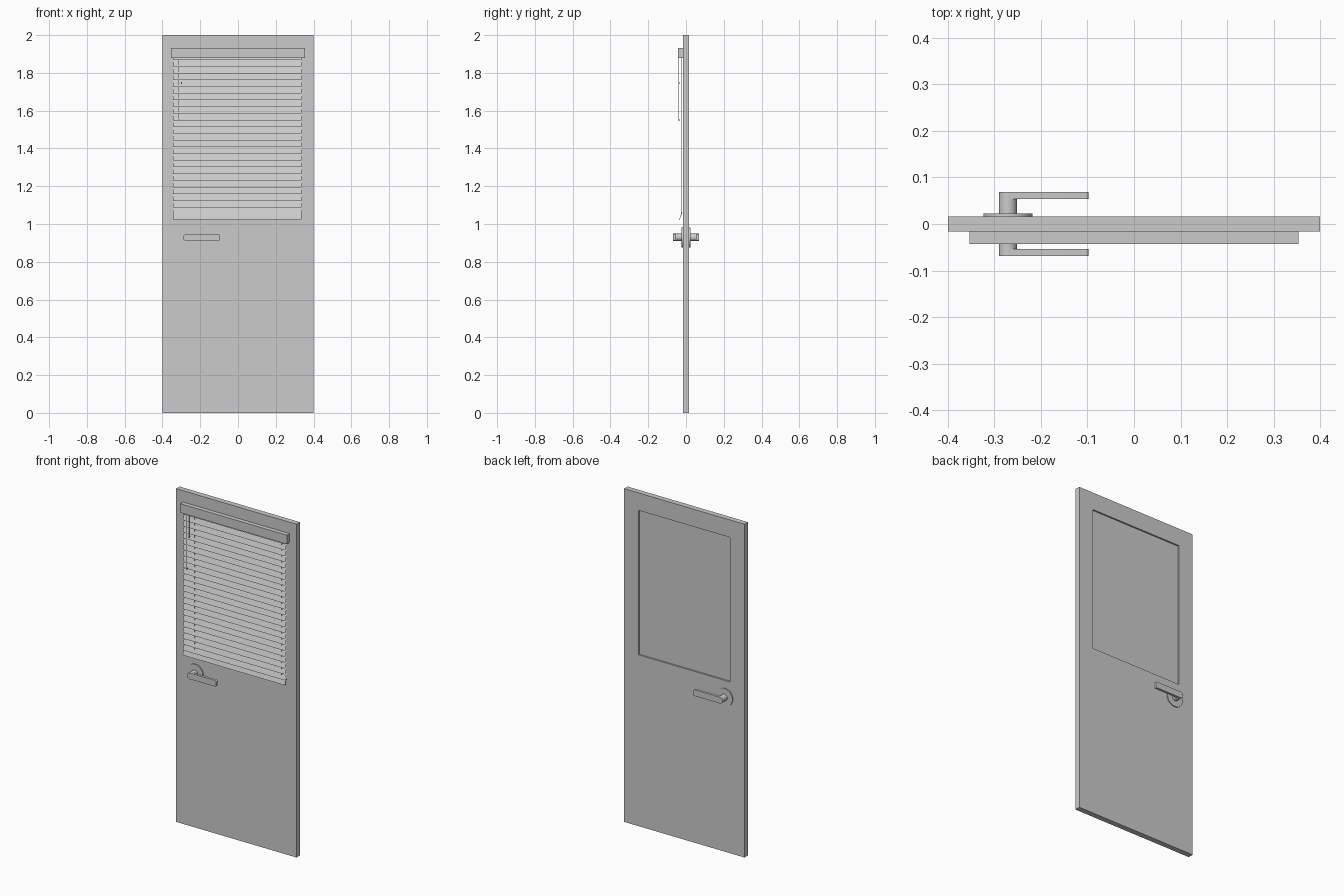
import bpy, bmesh, math
from mathutils import Matrix

if "Cube" in bpy.data.objects:
    bpy.data.objects.remove(bpy.data.objects["Cube"])

D = 0.0165                      # half thickness of the door
HX, HZ = -0.271, 0.929          # handle axis


def make(name, bm, smooth=False):
    bmesh.ops.recalc_face_normals(bm, faces=bm.faces)
    me = bpy.data.meshes.new(name)
    bm.to_mesh(me)
    bm.free()
    ob = bpy.data.objects.new(name, me)
    bpy.context.collection.objects.link(ob)
    if smooth:
        bpy.ops.object.select_all(action='DESELECT')
        ob.select_set(True)
        bpy.context.view_layer.objects.active = ob
        bpy.ops.object.shade_smooth_by_angle(angle=math.radians(35))
    return ob


def box(name, x0, x1, y0, y1, z0, z1):
    bm = bmesh.new()
    m = Matrix.Translation(((x0 + x1) / 2, (y0 + y1) / 2, (z0 + z1) / 2))
    bmesh.ops.create_cube(bm, size=1, matrix=m @ Matrix.Diagonal((x1 - x0, y1 - y0, z1 - z0, 1)))
    return make(name, bm)


def cyl(name, x, z, r, y0, y1, n=40):
    bm = bmesh.new()
    m = Matrix.Translation((x, (y0 + y1) / 2, z)) @ Matrix.Rotation(math.pi / 2, 4, 'X')
    bmesh.ops.create_cone(bm, cap_ends=True, segments=n, radius1=r, radius2=r,
                          depth=abs(y1 - y0), matrix=m)
    return make(name, bm, True)


def prism(name, pts, y0, y1):
    bm = bmesh.new()
    a = [bm.verts.new((x, y0, z)) for x, z in pts]
    b = [bm.verts.new((x, y1, z)) for x, z in pts]
    bm.faces.new(a)
    bm.faces.new(b)
    for i in range(len(pts)):
        j = (i + 1) % len(pts)
        bm.faces.new((a[i], a[j], b[j], b[i]))
    return make(name, bm, True)


# Door leaf with a rectangular window opening
def rect(x0, x1, z0, z1):
    return [(x0, z0), (x1, z0), (x1, z1), (x0, z1)]


bm = bmesh.new()
loops = [[bm.verts.new((x, y, z)) for x, z in r]
         for r, y in ((rect(-.4, .4, 0, 2), -D), (rect(-.4, .4, 0, 2), D),
                      (rect(-.305, .305, 1.028, 1.895), D), (rect(-.305, .305, 1.028, 1.895), -D))]
for k in range(4):
    a, b = loops[k], loops[(k + 1) % 4]
    for i in range(4):
        j = (i + 1) % 4
        bm.faces.new((a[i], a[j], b[j], b[i]))
make("door_leaf", bm)

# Window pane
box("window_pane", -.305, .305, -.006, .007, 1.028, 1.895)

# Handles on both faces
for side, s in (("front", -1), ("back", 1)):
    cyl(f"{side}_rosette", HX, HZ, .053, s * D, s * .0225, 48)
    cyl(f"{side}_handle_neck", HX, HZ, .0195, s * .0225, s * .0683, 32)
    h, r, xe = .0185, .006, -.098
    pts = [(HX, HZ - h)]
    for cz, a0 in ((HZ - h + r, -90), (HZ + h - r, 0)):
        for i in range(5):
            a = math.radians(a0 + i * 22.5)
            pts.append((xe - r + r * math.cos(a), cz + r * math.sin(a)))
    pts.append((HX, HZ + h))
    prism(f"{side}_lever", pts, s * .0535, s * .0685)

# Blind head rail
box("head_rail", -.354, .354, -.0425, -D, 1.878, 1.932)

# Tilted slats, lower edge leaning out from the door
PITCH, N = .0355, 24
bm = bmesh.new()
for i in range(N):
    zb = 1.052 + i * PITCH
    bm.faces.new([bm.verts.new(p) for p in ((-.343, -.034, zb), (.337, -.034, zb),
                                            (.337, -.0185, zb + .038), (-.343, -.0185, zb + .038))])
make("slats", bm)

# Bottom rail, tilted like the slats
rail = box("bottom_rail", -.343, .337, -.0015, .0015, -.022, .022)
rail.location = (0, -.0275, 1.044)
rail.rotation_euler = (-math.radians(20), 0, 0)

# Ladder cords running through the slats
for i, x in enumerate((-.27, .262, .307)):
    box(f"ladder_cord_{i}", x - .001, x + .001, -.0262, -.0245, 1.05, 1.878)

# Pull cords with small end pieces
for i, (x, z) in enumerate(((-.313, 1.55), (-.299, 1.745))):
    box(f"pull_cord_{i}", x - .001, x + .001, -.0385, -.0365, z, 1.878)
    box(f"cord_end_{i}", x - .003, x + .003, -.0405, -.0345, z - .004, z + .006)
